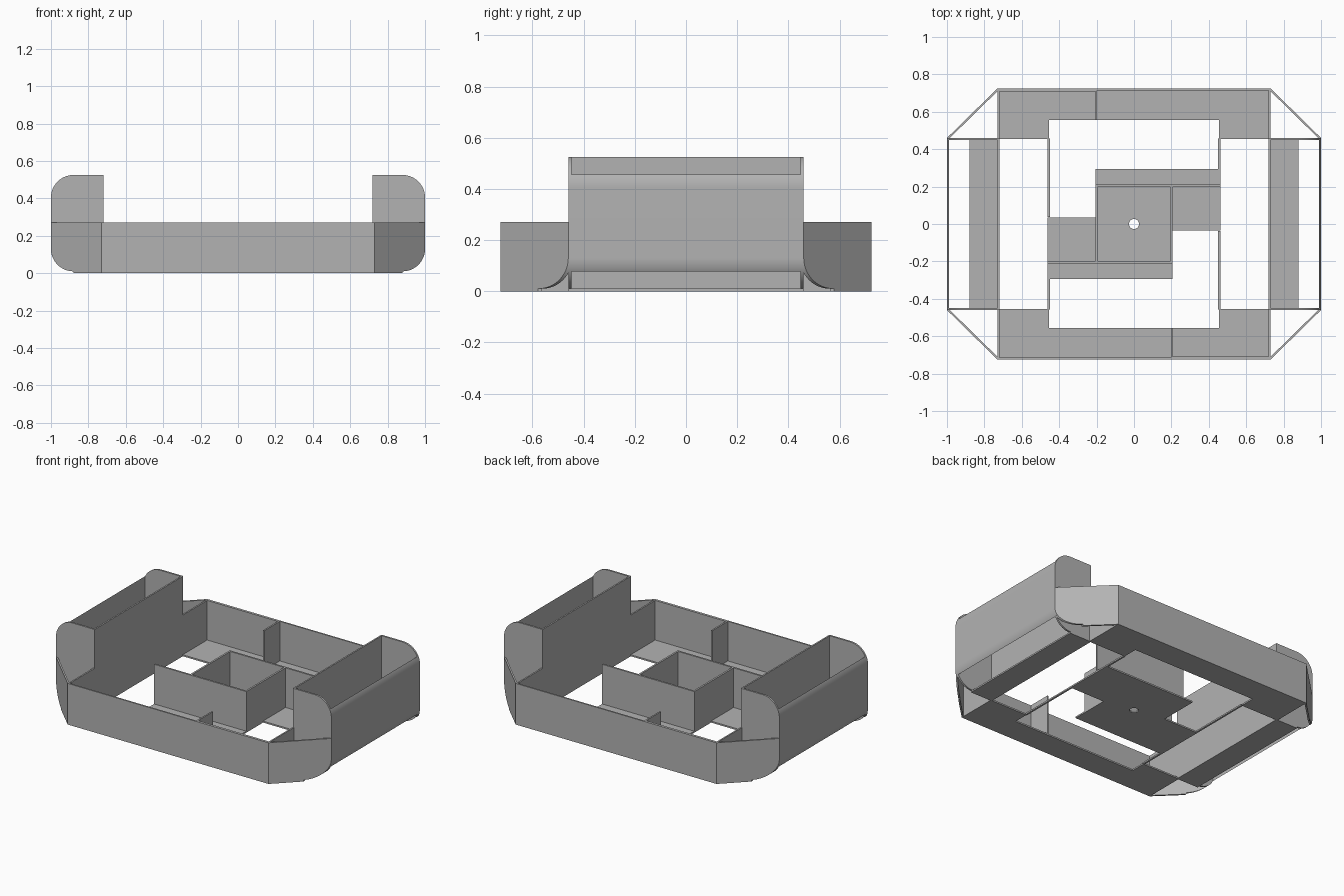
import bpy, bmesh, math
from mathutils import Vector

cube = bpy.data.objects.get("Cube")
if cube:
    bpy.data.objects.remove(cube, do_unlink=True)

GREY = (0.45, 0.45, 0.45, 1)
mat = bpy.data.materials.new("plain grey")
mat.use_nodes = True
mat.diffuse_color = GREY
mat.node_tree.nodes["Principled BSDF"].inputs["Base Color"].default_value = GREY

T = 0.012      # wall thickness
F = 0.01       # floor thickness
H = 0.27       # tray height
PH = 0.525     # pod height
PX, PY = 0.73, 0.725   # tray half size
PE = 0.46      # pod half length
R = 0.12       # pod edge radius


def prism(name, points, offset, smooth=False):
    """Extrude a planar outline along an offset."""
    bm = bmesh.new()
    face = bm.faces.new([bm.verts.new(p) for p in points])
    ext = bmesh.ops.extrude_face_region(bm, geom=[face], use_keep_orig=True)
    moved = [v for v in ext["geom"] if isinstance(v, bmesh.types.BMVert)]
    bmesh.ops.translate(bm, verts=moved, vec=Vector(offset))
    bmesh.ops.recalc_face_normals(bm, faces=bm.faces)
    mesh = bpy.data.meshes.new(name)
    bm.to_mesh(mesh)
    bm.free()
    mesh.materials.append(mat)
    obj = bpy.data.objects.new(name, mesh)
    bpy.context.collection.objects.link(obj)
    if smooth:
        bpy.ops.object.select_all(action='DESELECT')
        obj.select_set(True)
        bpy.context.view_layer.objects.active = obj
        bpy.ops.object.shade_smooth_by_angle(angle=math.radians(30))
    return obj


def box(name, x0, x1, y0, y1, z1, s=1):
    """Block standing on the ground; s=-1 turns it half a turn about z."""
    pts = [(s * x, s * y, 0) for x, y in ((x0, y0), (x1, y0), (x1, y1), (x0, y1))]
    return prism(name, pts, (0, 0, z1))


def arc(cz, a0, a1, n=14):
    """Rounded pod edge in the x-z plane, angles in radians."""
    return [(1 - R + R * math.cos(a0 + (a1 - a0) * i / n),
             cz + R * math.sin(a0 + (a1 - a0) * i / n)) for i in range(n + 1)]


low, high = F + R, PH - R
quarter = math.pi / 2
cut = math.acos((R - T) / R)      # where the rounding breaks into the cavity
foot = [(PX - F, 0), (1 - R, 0)]
end_outline = foot + arc(low, -quarter, 0) + arc(high, 0, quarter) + [(PX - F, PH)]
diag_outline = foot + arc(low, -quarter, 0) + [(1, H), (PX, H)]
diag_outline[0] = (PX, 0)
wall_outline = arc(low, -cut, 0) + arc(high, 0, cut)
slope = (PY - PE) / (1 - PX)

for s, side in ((1, "left"), (-1, "right")):
    # Side pod: inner wall, floor, curved outer wall
    box(side + "_pod_inner_wall", PX - F, PX, -PE, PE, PH, s)
    box(side + "_pod_floor", PX - F, 1 - R, -PE, PE, F, s)
    prism(side + "_pod_outer_wall", [(s * x, -PE, z) for x, z in wall_outline],
          (0, 2 * PE, 0), True)
    box(side + "_tray_side_wall", PX - F, PX, -PY, PY, H, s)
    for e, end in ((1, "back"), (-1, "front")):
        # Rounded end plates and slanted corner walls
        prism(f"{side}_{end}_pod_end", [(s * x, e * PE, z) for x, z in end_outline],
              (0, -e * T, 0), True)
        prism(f"{side}_{end}_corner_wall",
              [(s * x, e * (PY - (x - PX) * slope), z) for x, z in diag_outline],
              (0, -e * 0.015, 0), True)

for s, end in ((1, "back"), (-1, "front")):
    # Long walls with a thicker section beside the divider
    box(end + "_wall", -PX, PX, PY - F, PY, H, s)
    box(end + "_wall_thick_section", -PX, -0.2, PY - 0.017, PY, H, s)
    box(end + "_divider", -0.207, -0.197, 0.555, PY, H, s)
    # Outer floor
    box(end + "_floor", -PX, PX, 0.555, PY, F, s)
    box(end + "_floor_corner_a", 0.455, PX, 0.455, 0.555, F, s)
    box(end + "_floor_corner_b", -PX, -0.455, 0.455, 0.555, F, s)
    # Thin floor strips tying the centre to the rim
    box(end + "_tie_short", 0.45, 0.462, 0.295, 0.456, F, s)
    box(end + "_tie_long", -0.462, -0.45, 0.037, 0.456, F, s)
    # Pinwheel centre: floors and walls
    box(end + "_centre_ledge", -0.207, 0.462, 0.2, 0.295, F, s)
    box(end + "_centre_side_floor", 0.2, 0.462, -0.036, 0.2, F, s)
    box(end + "_centre_long_wall", -0.207, 0.462, 0.198, 0.21, H, s)
    box(end + "_centre_short_wall", 0.195, 0.207, -0.2, 0.2, H, s)

# Centre floor with a round hole
centre = box("centre_floor", -0.2, 0.2, -0.2, 0.2, F)
ring = [(0.027 * math.cos(i * math.tau / 32), 0.027 * math.sin(i * math.tau / 32), -0.05)
        for i in range(32)]
cutter = prism("hole_cutter", ring, (0, 0, 0.1))
cutter.hide_render = True
mod = centre.modifiers.new("hole", 'BOOLEAN')
mod.operation = 'DIFFERENCE'
mod.solver = 'EXACT'
mod.object = cutter
bpy.ops.object.select_all(action='DESELECT')
centre.select_set(True)
bpy.context.view_layer.objects.active = centre
bpy.ops.object.modifier_apply(modifier=mod.name)
bpy.data.objects.remove(cutter, do_unlink=True)
